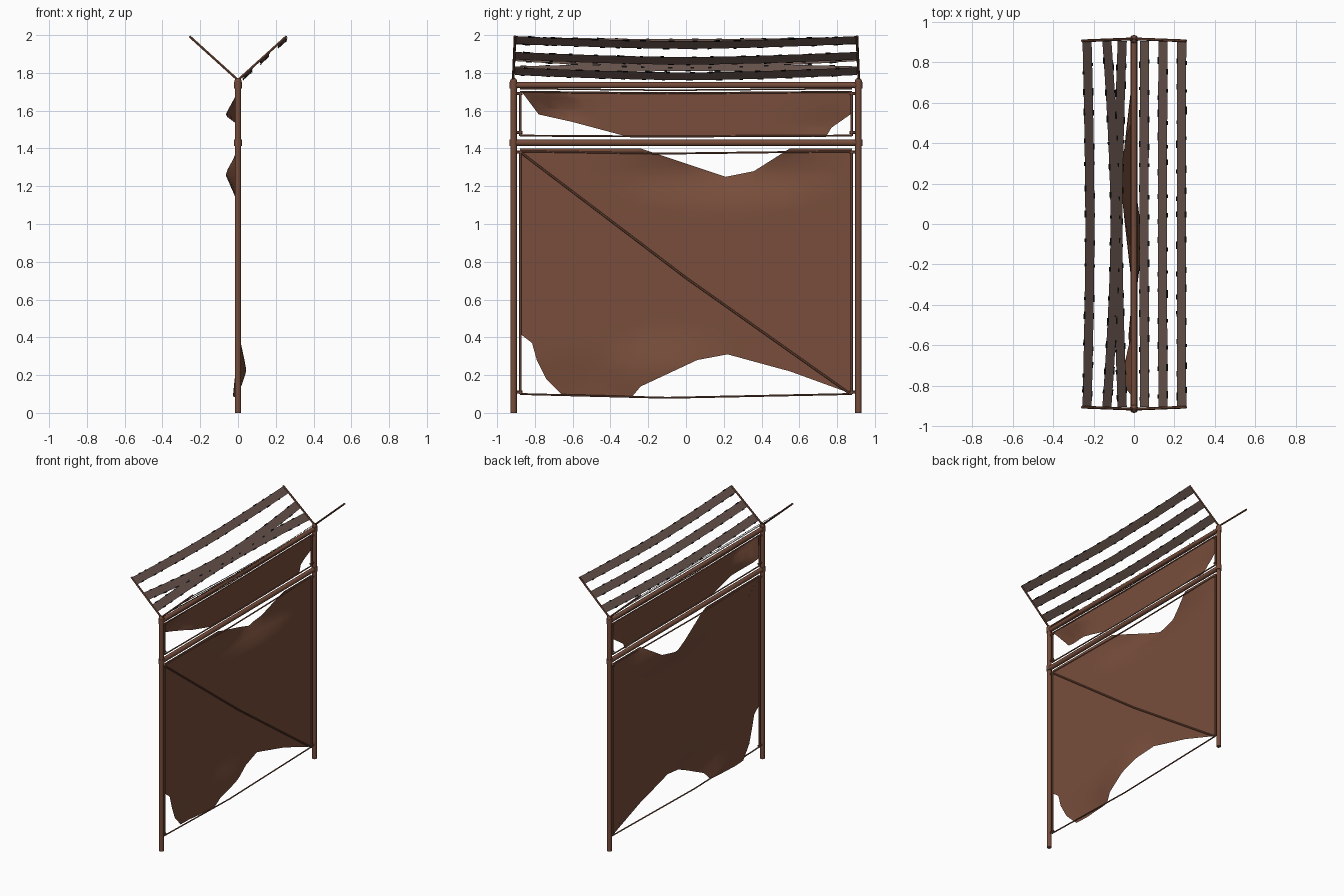
import bpy, bmesh, math, random
from mathutils import Vector

if "Cube" in bpy.data.objects:
    bpy.data.objects.remove(bpy.data.objects["Cube"])
random.seed(4)


def mat(name, c):
    m = bpy.data.materials.new(name)
    m.diffuse_color = (*c, 1)
    m.use_nodes = True
    m.node_tree.nodes["Principled BSDF"].inputs["Base Color"].default_value = m.diffuse_color
    return m


RUST = mat("rust brown", (0.178, 0.072, 0.043))
MESH = mat("mesh brown", (0.188, 0.076, 0.044))
TAPE = mat("grey brown tape", (0.140, 0.090, 0.075))
BLACK = mat("black barb", (0.004, 0.004, 0.004))


def finish(name, bm, m, smooth=False):
    me = bpy.data.meshes.new(name)
    bm.to_mesh(me)
    bm.free()
    me.materials.append(m)
    ob = bpy.data.objects.new(name, me)
    bpy.context.collection.objects.link(ob)
    if smooth:
        bpy.ops.object.select_all(action='DESELECT')
        bpy.context.view_layer.objects.active = ob
        ob.select_set(True)
        bpy.ops.object.shade_smooth_by_angle(angle=math.radians(50))
    return ob


def rod(name, pts, r, sides=6):
    """Round bar through a list of points."""
    bm = bmesh.new()
    for a, b in zip(pts, pts[1:]):
        a, b = Vector(a), Vector(b)
        g = bmesh.ops.create_cone(bm, cap_ends=True, segments=sides, radius1=r,
                                  radius2=r, depth=(b - a).length)
        q = Vector((0, 0, 1)).rotation_difference(b - a)
        for v in g["verts"]:
            v.co = q @ v.co + (a + b) / 2
    return finish(name, bm, RUST, True)


# posts, caps, slanted arms, brackets and panel side bars
for s, side in ((-1, "left"), (1, "right")):
    y = s * 0.913
    rod(side + "_post", [(0, y, 0), (0, y, 1.755)], 0.017, 12)
    bm = bmesh.new()
    bmesh.ops.create_uvsphere(bm, u_segments=12, v_segments=6, radius=0.019)
    bmesh.ops.translate(bm, verts=bm.verts, vec=(0, y, 1.755))
    finish(side + "_post_cap", bm, RUST, True)
    for d in (-1, 1):
        rod(f"{side}_arm_{'back' if d > 0 else 'front'}",
            [(0, s * 0.915, 1.762), (d * 0.257, s * 0.905, 1.994)], 0.007)
    for z in (1.735, 1.43):
        rod(side + "_rail_collar", [(0, y, z - 0.018), (0, y, z + 0.018)], 0.021, 12)
    rod(side + "_lower_side_bar", [(0, s * 0.878, 0.1), (0, s * 0.878, 1.39)], 0.007)
    rod(side + "_upper_side_bar", [(0, s * 0.878, 1.465), (0, s * 0.878, 1.70)], 0.007)
    for z in (0.11, 1.38, 1.485, 1.69):
        rod(side + "_clip", [(0, s * 0.865, z), (0, y, z)], 0.008)

# main rails
rod("top_rail", [(0, -0.91, 1.735), (0, 0.91, 1.735)], 0.016, 12)
rod("middle_rail", [(0, -0.91, 1.43), (0, 0.91, 1.43)], 0.017, 12)

# thin wires that hold the mesh: ends height, middle height
for name, z, zm, r in (("bottom_wire", 0.1, 0.08, 0.005),
                       ("lower_top_wire", 1.385, 1.373, 0.005),
                       ("upper_bottom_wire", 1.468, 1.463, 0.005),
                       ("upper_top_wire", 1.70, 1.692, 0.005),
                       ("tension_wire", 1.717, 1.708, 0.004)):
    rod(name, [(0, -0.88, z), (0, -0.1, zm), (0, 0.88, z)], r)
rod("diagonal_wire", [(0.005, -0.87, 1.375), (0.006, 0, 0.715), (0.005, 0.87, 0.1)], 0.006)


def sheet(name, outline, bumps):
    """Torn panel: outline in (y, z), cut into a grid and bent by cone bumps."""
    bm = bmesh.new()
    bm.faces.new([bm.verts.new((0, y, z)) for y, z in outline])
    bmesh.ops.triangulate(bm, faces=bm.faces[:])
    cuts = [((0, -0.9 + 0.09 * i, 0), (0, 1, 0)) for i in range(21)]
    cuts += [((0, 0, 0.05 + 0.06 * i), (0, 0, 1)) for i in range(28)]
    for co, no in cuts:
        bmesh.ops.bisect_plane(bm, geom=bm.verts[:] + bm.edges[:] + bm.faces[:],
                               plane_co=co, plane_no=no)
    for v in bm.verts:
        for cy, cz, ry, rz, amp in bumps:
            d = math.hypot((v.co.y - cy) / ry, (v.co.z - cz) / rz)
            v.co.x += amp * max(0, 1 - d)
    bmesh.ops.recalc_face_normals(bm, faces=bm.faces[:])
    finish(name, bm, MESH, True)


# torn mesh panels
sheet("lower_mesh_panel",
      [(-0.88, 1.40), (-0.88, 0.42), (-0.815, 0.37), (-0.79, 0.28), (-0.74, 0.18),
       (-0.65, 0.09), (-0.29, 0.08), (-0.24, 0.14), (-0.09, 0.23), (0.06, 0.28),
       (0.22, 0.31), (0.55, 0.22), (0.88, 0.10), (0.88, 1.40), (0.55, 1.40),
       (0.36, 1.28), (0.21, 1.25), (-0.24, 1.40)],
      [(0.2, 1.27, 0.6, 0.16, -0.07), (-0.08, 0.23, 0.35, 0.21, 0.045),
       (-0.58, 0.08, 0.33, 0.25, -0.03)])
sheet("upper_mesh_panel",
      [(-0.87, 1.70), (-0.78, 1.58), (-0.60, 1.54), (-0.30, 1.46), (0.74, 1.46),
       (0.77, 1.51), (0.87, 1.58), (0.87, 1.70)],
      [(-0.76, 1.58, 0.26, 0.12, -0.07), (0.76, 1.53, 0.2, 0.1, -0.02)])

# barbed tapes strung between the arms, with dark barbs along both edges
N = 12


def tape(name, x_end, x_mid, sag):
    s = math.copysign(1, x_end)

    def point(t, w, lift=0):
        y = -0.905 + 1.81 * t
        k = 1 - abs(2 * t - 1) ** 1.6
        x = x_end + (x_mid - x_end) * k + w
        z = 1.762 + abs(x) * 0.9 - sag * k
        return Vector((x - s * 0.67 * lift, y, z + 0.74 * lift))

    bm = bmesh.new()
    rows = [[bm.verts.new(point(i / N, w)) for w in (-0.0225, 0.0225)] for i in range(N + 1)]
    for a, b in zip(rows, rows[1:]):
        bm.faces.new((a[0], a[1], b[1], b[0]))
    finish(name, bm, TAPE)
    bm = bmesh.new()
    for e in (-1, 1):
        for i in range(14):
            t = (i + random.uniform(0.15, 0.6)) / 14.5
            t2 = t + random.uniform(0.008, 0.022)
            w0, w1 = e * 0.018, e * 0.0245
            for lift in (-0.002, 0.002):
                bm.faces.new([bm.verts.new(point(*p, lift)) for p in
                              ((t, w0), (t, w1), (t2, w1), (t2, w0))])
    finish(name + "_barbs", bm, BLACK)


for i, x in enumerate((0.052, 0.143, 0.236)):
    tape(f"back_tape_{i + 1}", x, x - 0.002, 0.025)
tape("front_tape_outer", -0.232, -0.218, 0.0)
tape("front_tape_middle", -0.134, -0.093, 0.0)
tape("front_tape_inner", -0.058, -0.080, 0.004)
